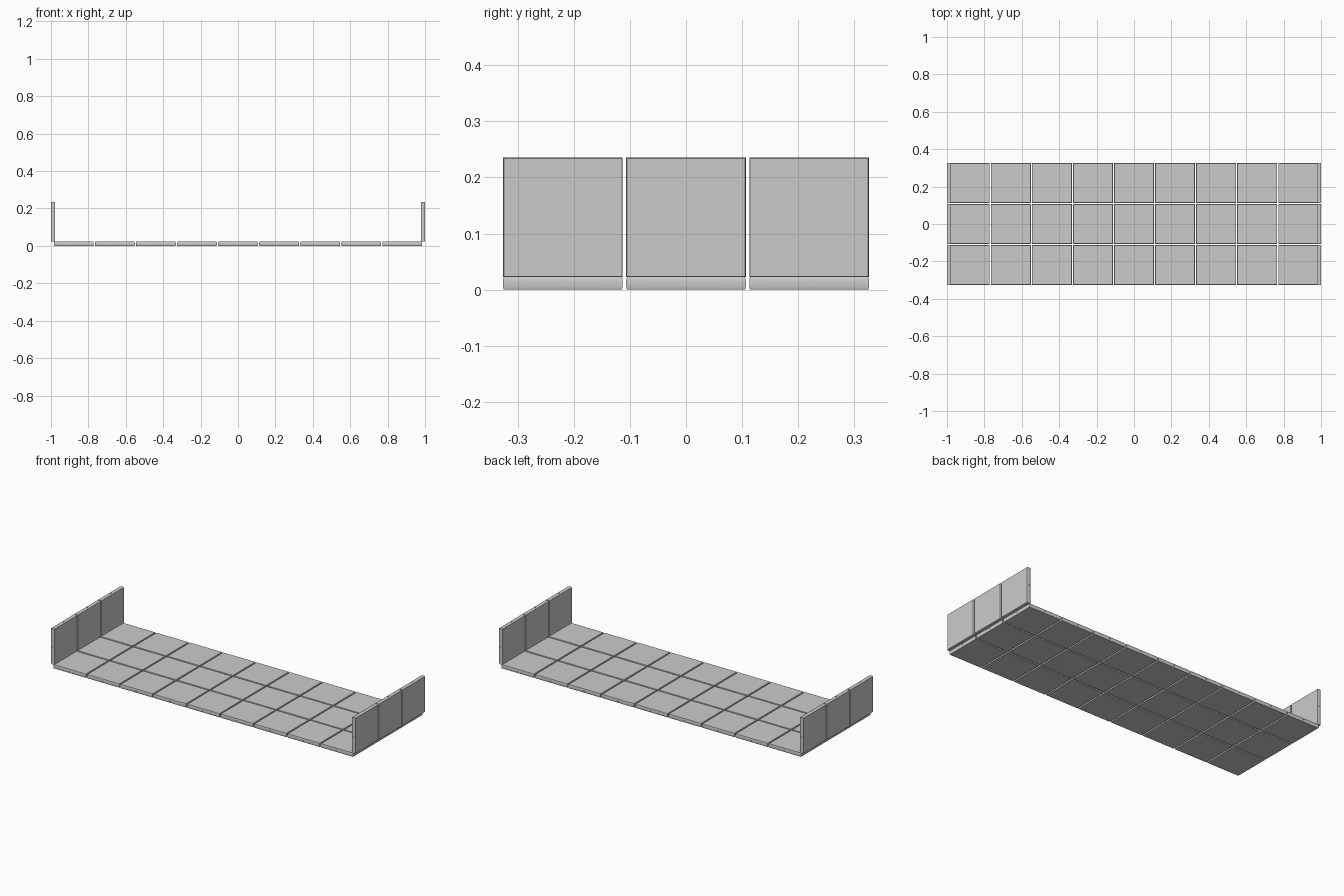
import bpy, bmesh, math
from mathutils import Matrix

if "Cube" in bpy.data.objects:
    bpy.data.objects.remove(bpy.data.objects["Cube"])

PITCH = 0.2195
SIZE = 0.2135
T = 0.0222


def loft_tile():
    # square slab with softly rounded rim, origin at the centre of its thickness
    bm = bmesh.new()
    rings = []
    for inset, z in [(0.0016, 0), (0.0005, 0.003), (0, 0.008),
                     (0, T - 0.008), (0.0005, T - 0.003), (0.0016, T)]:
        h = SIZE / 2 - inset
        rings.append([bm.verts.new((x * h, y * h, z - T / 2))
                      for x, y in [(-1, -1), (1, -1), (1, 1), (-1, 1)]])
    for a, b in zip(rings, rings[1:]):
        for i in range(4):
            j = (i + 1) % 4
            bm.faces.new((a[i], a[j], b[j], b[i]))
    bm.faces.new(rings[0][::-1])
    bm.faces.new(rings[-1])
    me = bpy.data.meshes.new("tile")
    bm.to_mesh(me)
    bm.free()
    return me


def add(name, me, matrix=Matrix()):
    ob = bpy.data.objects.new(name, me)
    bpy.context.collection.objects.link(ob)
    ob.matrix_world = matrix
    return ob


# master tile, with a small slot in the middle of each edge
master = add("master_tile", loft_tile())
bm = bmesh.new()
for i in range(4):
    m = Matrix.Rotation(i * math.pi / 2, 4, 'Z') @ Matrix.Translation((SIZE / 2, 0, 0))
    bmesh.ops.create_cube(bm, size=1, matrix=m @ Matrix.Diagonal((0.004, 0.01, 0.003, 1)))
slot_me = bpy.data.meshes.new("slot_cutter")
bm.to_mesh(slot_me)
bm.free()
cutter = add("slot_cutter", slot_me)
mod = master.modifiers.new("slots", 'BOOLEAN')
mod.operation = 'DIFFERENCE'
mod.object = cutter
bpy.context.view_layer.objects.active = master
master.select_set(True)
bpy.ops.object.modifier_apply(modifier=mod.name)
bpy.ops.object.shade_smooth_by_angle(angle=math.radians(35))
tile = master.data
bpy.data.objects.remove(cutter)
bpy.data.objects.remove(master)

# floor: nine by three tiles
for i in range(9):
    for j in range(3):
        add(f"floor_tile_{i}_{j}", tile,
            Matrix.Translation(((i - 4) * PITCH, (j - 1) * PITCH, T / 2)))

# end walls: three upright tiles on each side
for side, label in ((-1, "left"), (1, "right")):
    for j in range(3):
        add(f"{label}_wall_tile_{j}", tile,
            Matrix.Translation((side * (1 - T / 2), (j - 1) * PITCH, T + SIZE / 2))
            @ Matrix.Rotation(side * math.pi / 2, 4, 'Y'))
